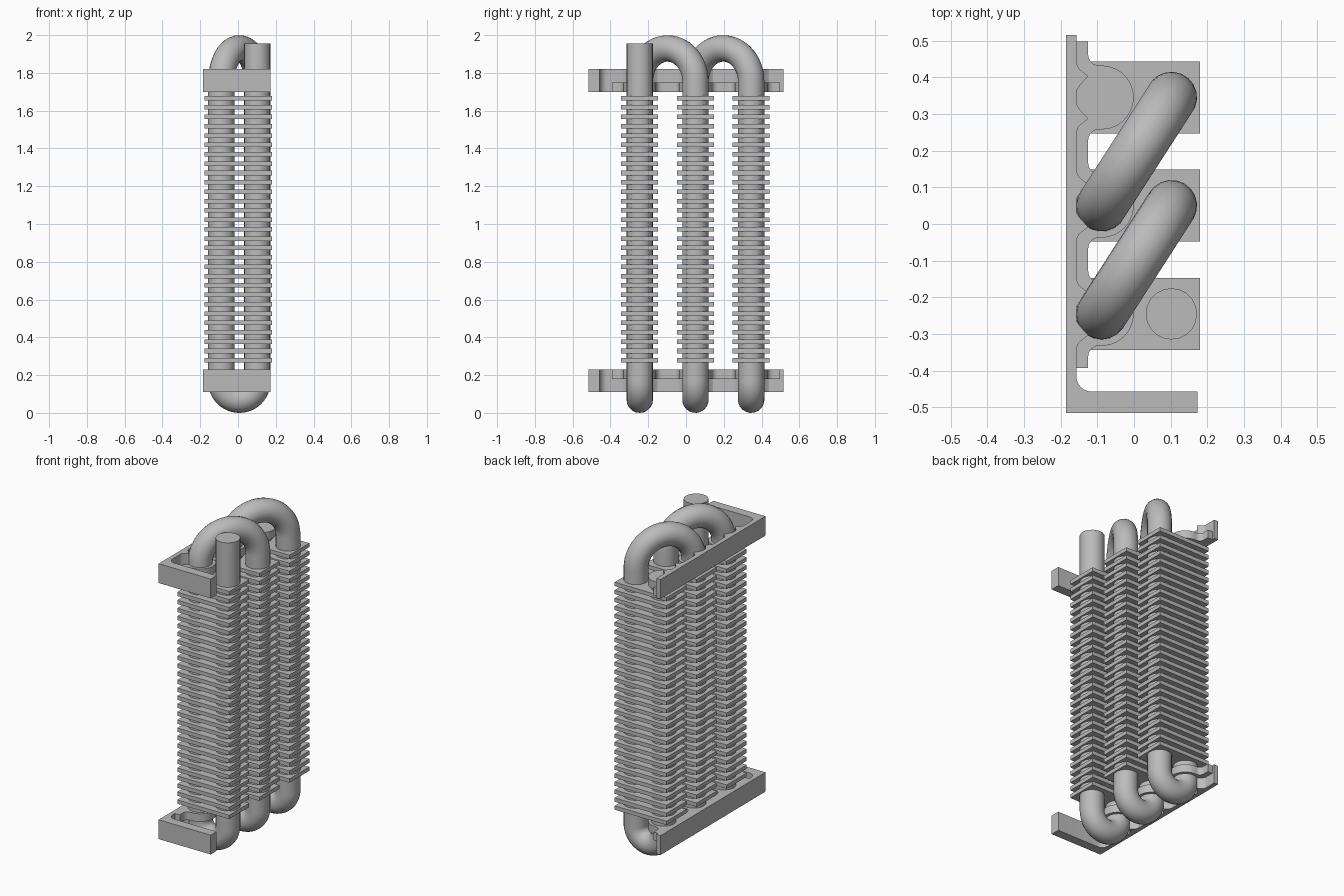
import bpy
from math import sin, cos, pi
from mathutils import Vector

cube = bpy.data.objects.get("Cube")
if cube:
    bpy.data.objects.remove(cube)

metal = bpy.data.materials.new("grey_metal")
GREY = (0.5, 0.5, 0.5, 1)
metal.diffuse_color = GREY
metal.use_nodes = True
metal.node_tree.nodes["Principled BSDF"].inputs["Base Color"].default_value = GREY

UP = Vector((0, 0, 1))
ROWS = (-0.245, 0.05, 0.345)
X_IN, X_OUT = 0.102, -0.088
R = 0.07


def mesh_object(name, verts, faces):
    me = bpy.data.meshes.new(name)
    me.from_pydata(verts, [], faces)
    me.materials.append(metal)
    ob = bpy.data.objects.new(name, me)
    bpy.context.collection.objects.link(ob)
    return ob


def smooth(ob):
    bpy.ops.object.select_all(action='DESELECT')
    ob.select_set(True)
    bpy.context.view_layer.objects.active = ob
    bpy.ops.object.shade_smooth_by_angle(angle=0.6)


def prism(name, outline, z0, z1):
    """Extrude an outline in the xy plane between two heights."""
    area = sum(a[0] * b[1] - b[0] * a[1]
               for a, b in zip(outline, outline[1:] + outline[:1]))
    if area < 0:
        outline = outline[::-1]
    n = len(outline)
    verts = [(x, y, z) for z in (z0, z1) for x, y in outline]
    faces = [tuple(reversed(range(n))), tuple(range(n, 2 * n))]
    faces += [(i, (i + 1) % n, n + (i + 1) % n, n + i) for i in range(n)]
    ob = mesh_object(name, verts, faces)
    smooth(ob)
    return ob


def arc(cx, cy, r, a0, a1, n=8):
    return [(cx + r * cos(a0 + (a1 - a0) * i / n),
             cy + r * sin(a0 + (a1 - a0) * i / n)) for i in range(n + 1)]


def bend(a, b, up, n=24):
    """Half circle from a to b, bulging up or down."""
    mid, half = (a + b) / 2, (a - b) / 2
    return [mid + half * cos(pi * i / n) + UP * up * half.length * sin(pi * i / n)
            for i in range(n + 1)]


# Serpentine pipe: down, under, up, then diagonally over to the next row
LOW, HIGH = 0.165, 1.754
path = [Vector((X_IN, ROWS[0], 1.955))]
for i, y in enumerate(ROWS):
    path += bend(Vector((X_IN, y, LOW)), Vector((X_OUT, y, LOW)), -1)
    if i + 1 < len(ROWS):
        path += bend(Vector((X_OUT, y, HIGH)), Vector((X_IN, ROWS[i + 1], HIGH)), 1)
path.append(Vector((X_OUT, ROWS[-1], 1.74)))

curve = bpy.data.curves.new("serpentine_pipe", 'CURVE')
curve.dimensions = '3D'
curve.bevel_depth = R
curve.bevel_resolution = 8
curve.use_fill_caps = True
spline = curve.splines.new('POLY')
spline.points.add(len(path) - 1)
for point, co in zip(spline.points, path):
    point.co = (*co, 1)
curve.materials.append(metal)
pipe = bpy.data.objects.new("serpentine_pipe", curve)
bpy.context.collection.objects.link(pipe)
bpy.ops.object.select_all(action='DESELECT')
pipe.select_set(True)
bpy.context.view_layer.objects.active = pipe
bpy.ops.object.convert(target='MESH')
smooth(bpy.context.view_layer.objects.active)

# Cooling fins: one stack of thin plates per row
for i, y in enumerate(ROWS):
    fin = prism(f"fin_stack_{i + 1}",
                [(-0.177, y - 0.098), (0.18, y - 0.098),
                 (0.18, y + 0.098), (-0.177, y + 0.098)], 0.266, 0.29)
    stack = fin.modifiers.new("stack", 'ARRAY')
    stack.count = 29
    stack.use_relative_offset = False
    stack.use_constant_offset = True
    stack.constant_offset_displace = (0, 0, 0.0496)


def bracket(name, outer, inner):
    """Angle bracket; the thin clip layer lies on the side facing the fins."""
    low, high = sorted((outer, inner))
    step = inner + (0.05 if outer > inner else -0.05)
    clip = sorted((inner, step))
    # Angle profile with rounded inside corner
    prism(name + "_angle",
          [(-0.185, 0.515), (-0.185, -0.515), (0.173, -0.515), (0.173, -0.457)]
          + arc(-0.115, -0.415, 0.042, -pi / 2, -pi) + [(-0.157, 0.515)], low, high)
    # Clip strip along the wall
    prism(name + "_clip_strip",
          [(-0.16, -0.393), (-0.125, -0.393), (-0.125, 0.498), (-0.16, 0.498)], *clip)
    for i, y in enumerate(ROWS):
        # Round pipe seat with flared neck
        prism(f"{name}_seat_{i + 1}", arc(X_OUT, y, 0.087, -pi / 2, pi / 2, 20)
              + arc(-0.095, y + 0.117, 0.03, -pi / 2, -pi, 6)
              + arc(-0.095, y - 0.117, 0.03, pi, pi / 2, 6), *clip)
        # Pointed ribs cradling the pipe
        for s in (-1, 1):
            prism(f"{name}_rib_{i + 1}_{'front' if s < 0 else 'back'}",
                  [(-0.16, y + s * 0.1), (-0.15, y + s * 0.078),
                   (-0.125, y + s * 0.058), (-0.146, y + s * 0.035),
                   (-0.16, y + s * 0.015)], low, high)


bracket("top_bracket", 1.82, 1.70)
bracket("bottom_bracket", 0.11, 0.23)
